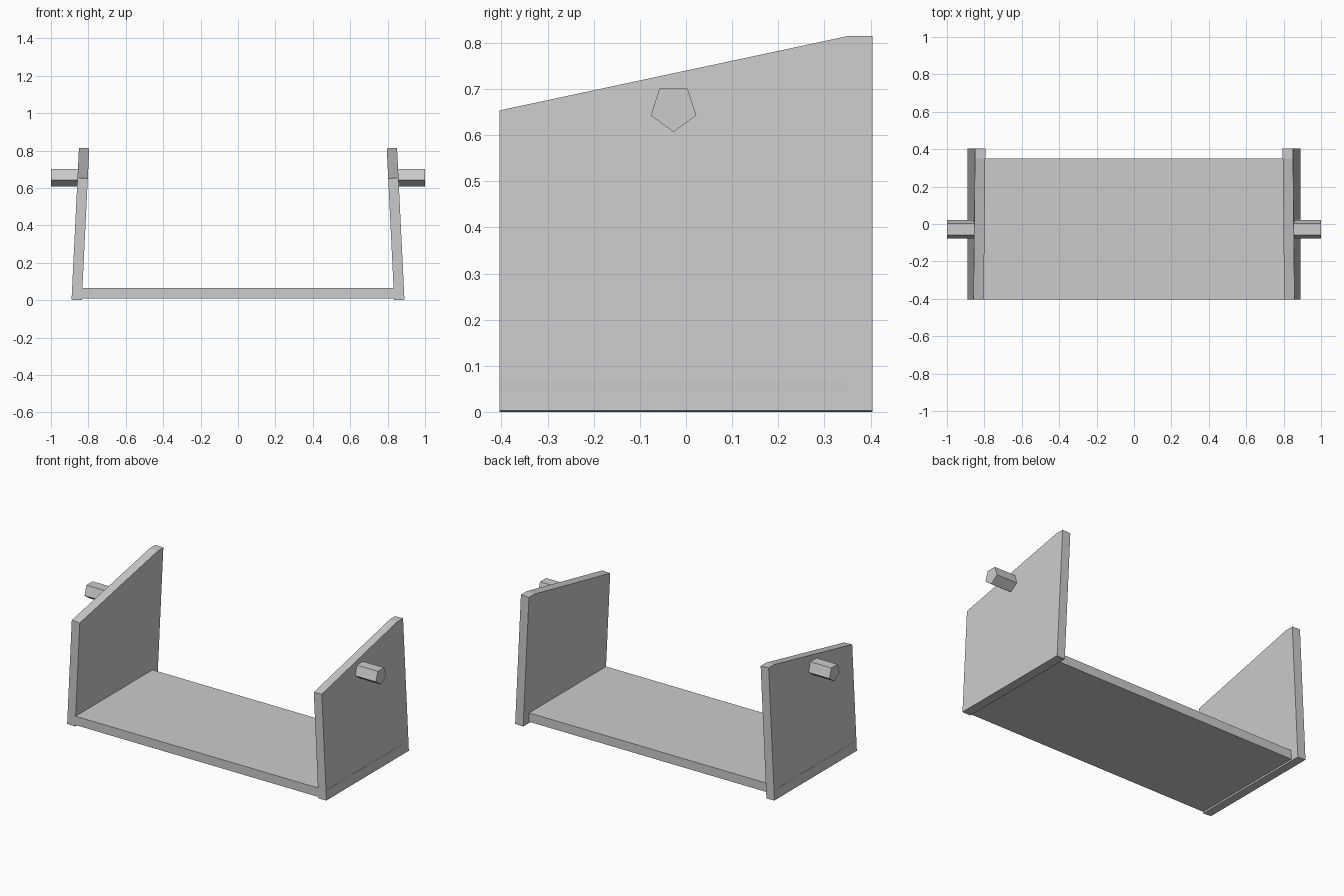
import bpy
import bmesh
import math
from mathutils import Matrix, Vector

cube = bpy.data.objects.get("Cube")
if cube:
    bpy.data.objects.remove(cube, do_unlink=True)

# One plain grey for everything
grey = bpy.data.materials.new("plain grey")
grey.use_nodes = True
colour = (0.6, 0.6, 0.6, 1)
grey.diffuse_color = colour
grey.node_tree.nodes["Principled BSDF"].inputs["Base Color"].default_value = colour


def prism(name, profile, x0, x1, matrix=Matrix()):
    """Extrude a (y, z) profile along x, then place it with a matrix."""
    bm = bmesh.new()
    face = bm.faces.new([bm.verts.new((x0, y, z)) for y, z in profile])
    ext = bmesh.ops.extrude_face_region(bm, geom=[face])
    moved = [v for v in ext["geom"] if isinstance(v, bmesh.types.BMVert)]
    bmesh.ops.translate(bm, verts=moved, vec=(x1 - x0, 0, 0))
    bm.transform(matrix)
    bmesh.ops.recalc_face_normals(bm, faces=bm.faces)
    mesh = bpy.data.meshes.new(name)
    bm.to_mesh(mesh)
    bm.free()
    mesh.materials.append(grey)
    obj = bpy.data.objects.new(name, mesh)
    bpy.context.collection.objects.link(obj)
    return obj


# Base panel, stopping short of the back edge of the walls
prism("base_panel", [(-0.404, 0.01), (0.35, 0.01), (0.35, 0.065), (-0.404, 0.065)],
      -0.888, 0.888)

# Side walls with sloping tops, leaning inward, and five-sided pegs
wall = [(-0.404, 0), (0.404, 0), (0.404, 0.813), (0.35, 0.813), (-0.404, 0.652)]
peg = [(-0.027 + 0.052 * math.sin(i * math.tau / 5),
        0.659 - 0.052 * math.cos(i * math.tau / 5)) for i in range(5)]
lean = Matrix.Translation((0.835, 0, 0)) @ Matrix.Rotation(math.radians(-2.8), 4, "Y")

for side, sign in (("left", 1), ("right", -1)):
    mirror = Matrix.Diagonal(Vector((sign, 1, 1, 1)))
    prism(side + "_wall", wall, 0, 0.055, mirror @ lean)
    prism(side + "_peg", peg, 0.83, 1.0, mirror)
